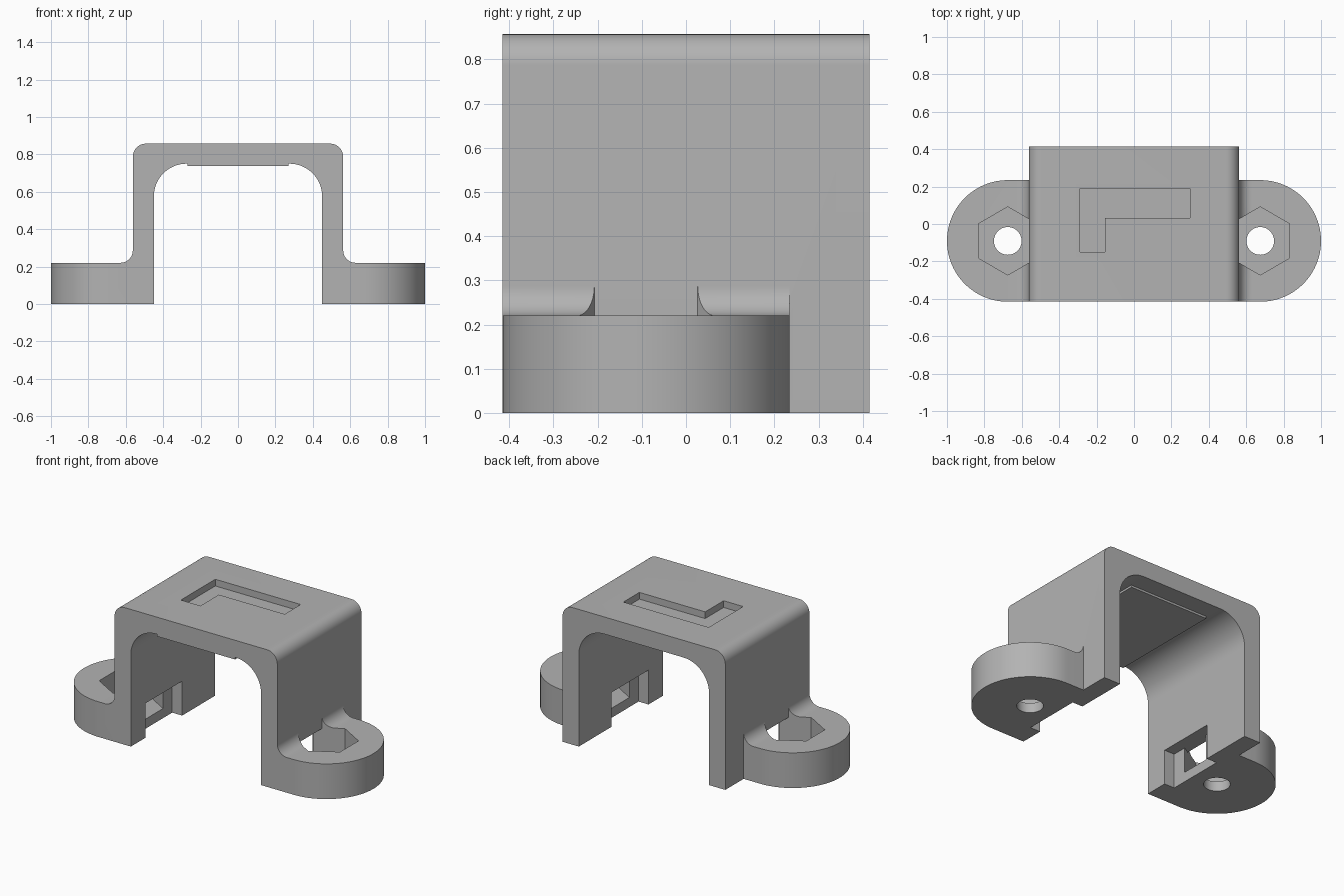
import bpy, bmesh, math

if "Cube" in bpy.data.objects:
    bpy.data.objects.remove(bpy.data.objects["Cube"])

grey = bpy.data.materials.new("plain_grey")
grey.use_nodes = True
GREY = (0.45, 0.45, 0.45, 1)
grey.diffuse_color = GREY
grey.node_tree.nodes["Principled BSDF"].inputs["Base Color"].default_value = GREY

FRONT, BACK = -0.4155, 0.4155
FOOT_X, FOOT_Y, FOOT_R, FOOT_H = 0.675, -0.0905, 0.325, 0.22


def arc(cx, cy, r, start, end, steps=16):
    angles = [math.radians(start + (end - start) * i / steps) for i in range(steps + 1)]
    return [(cx + r * math.cos(a), cy + r * math.sin(a)) for a in angles]


def prism(name, outline, low, high, axis="z"):
    """Extrude a 2D outline along z (outline in xy) or along y (outline in xz)."""
    bm = bmesh.new()
    place = (lambda u, v: (u, v, low)) if axis == "z" else (lambda u, v: (u, low, v))
    face = bm.faces.new([bm.verts.new(place(u, v)) for u, v in outline])
    new = bmesh.ops.extrude_face_region(bm, geom=[face])["geom"]
    step = (0, 0, high - low) if axis == "z" else (0, high - low, 0)
    bmesh.ops.translate(bm, vec=step, verts=[v for v in new if isinstance(v, bmesh.types.BMVert)])
    bmesh.ops.recalc_face_normals(bm, faces=bm.faces)
    mesh = bpy.data.meshes.new(name)
    bm.to_mesh(mesh)
    bm.free()
    mesh.materials.append(grey)
    obj = bpy.data.objects.new(name, mesh)
    bpy.context.collection.objects.link(obj)
    return obj


def combine(target, other, operation):
    mod = target.modifiers.new(operation, "BOOLEAN")
    mod.operation, mod.solver, mod.object = operation, "EXACT", other
    bpy.context.view_layer.objects.active = target
    bpy.ops.object.modifier_apply(modifier=mod.name)
    bpy.data.objects.remove(other)


def box(x0, x1, y0, y1):
    return [(x0, y0), (x1, y0), (x1, y1), (x0, y1)]


def mirrored(half):
    return half + [(-x, y) for x, y in reversed(half)]


# Arch with rounded outer corners and large inner fillets
half = [(0.45, 0)] + [(0.5625, 0)] + arc(0.4925, 0.787, 0.07, 0, 90, 12)
inner = arc(0.275, 0.575, 0.175, 0, 90)
bracket = prism("bracket", half + [(-x, z) for x, z in reversed(half)]
                + [(-x, z) for x, z in inner] + inner[::-1], FRONT, BACK, "y")

# Thin raised pad under the roof
combine(bracket, prism("ceiling_pad", box(-0.27, 0.27, 0.737, 0.77), FRONT, 0.3, "y"), "UNION")

# Angular recess in the roof
recess = [(-0.29, -0.15), (-0.155, -0.15), (-0.155, 0.032), (0.3, 0.032), (0.3, 0.19), (-0.29, 0.19)]
combine(bracket, prism("roof_recess", recess, 0.815, 0.9), "DIFFERENCE")

for side in (-1, 1):
    flip = lambda pts: [(side * x, y) for x, y in pts]
    hexagon = flip(arc(FOOT_X, FOOT_Y, 0.182, 30, 330, 5))

    # Rounded foot with a blend into the wall
    outline = [(0.53, FOOT_Y - FOOT_R)] + arc(FOOT_X, FOOT_Y, FOOT_R, -90, 90, 48) + [(0.53, FOOT_Y + FOOT_R)]
    foot = prism("foot", flip(outline), 0, FOOT_H)
    blend = [(0.53, 0.1), (0.53, 0.287)] + arc(0.6295, 0.287, 0.067, 180, 270, 12) + [(0.6295, 0.1)]
    combine(foot, prism("blend", flip(blend), FOOT_Y - FOOT_R, FOOT_Y + FOOT_R, "y"), "UNION")

    # Nut pocket and bolt hole
    combine(foot, prism("nut_pocket", hexagon, 0.06, 0.5), "DIFFERENCE")
    combine(foot, prism("bolt_hole", flip(arc(FOOT_X, FOOT_Y, 0.074, 0, 352.5, 47)), -0.1, 0.3), "DIFFERENCE")
    combine(bracket, foot, "UNION")

    # Nut passage through the wall
    combine(bracket, prism("passage", hexagon, 0.06, 0.215), "DIFFERENCE")
    slot = flip(box(0.4, 0.519, FOOT_Y - 0.182, FOOT_Y + 0.182))
    combine(bracket, prism("slot", slot, -0.1, 0.215), "DIFFERENCE")

bpy.ops.object.select_all(action="DESELECT")
bracket.select_set(True)
bpy.context.view_layer.objects.active = bracket
bpy.ops.object.shade_smooth_by_angle(angle=math.radians(30))
